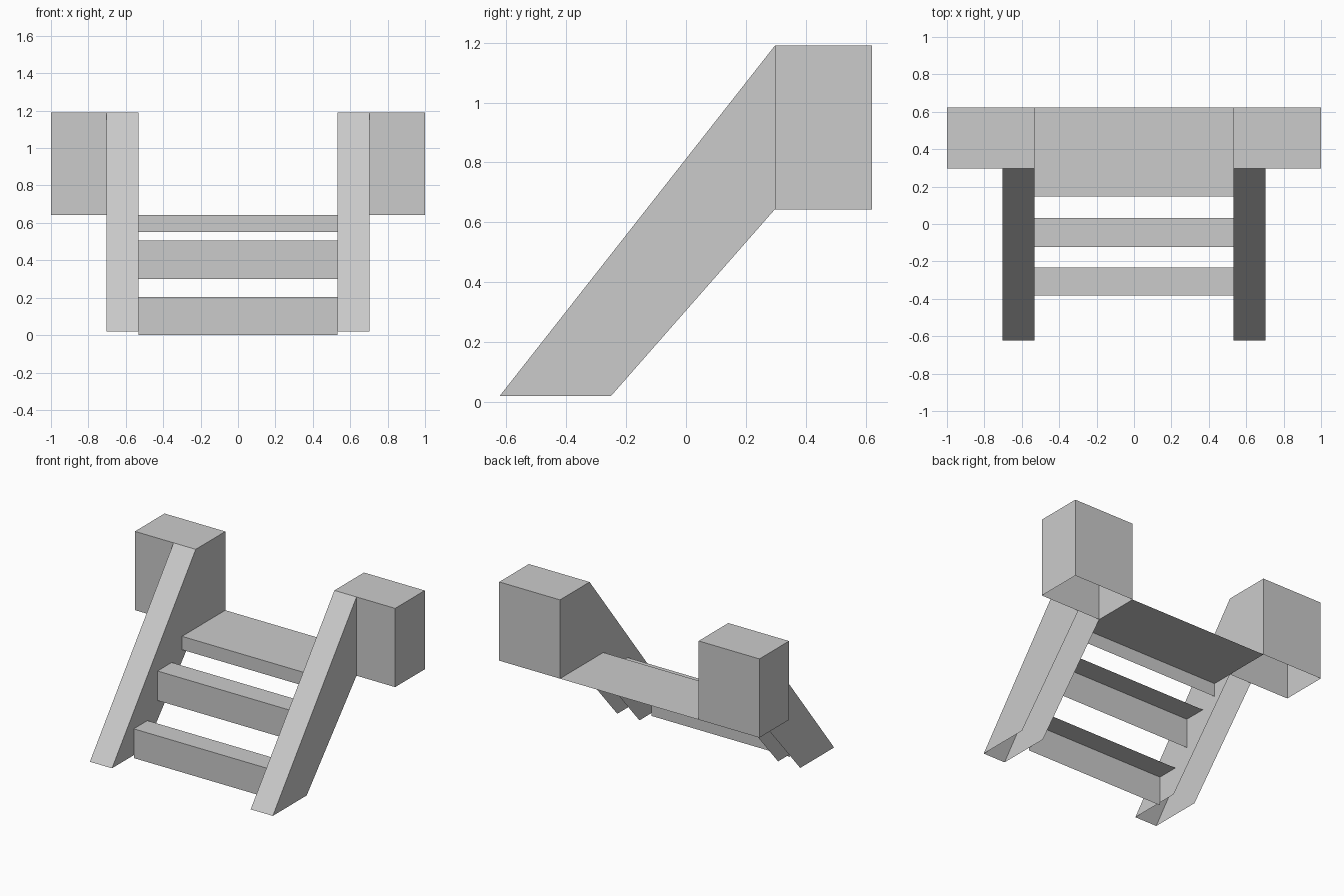
import bpy
import bmesh

if "Cube" in bpy.data.objects:
    bpy.data.objects.remove(bpy.data.objects["Cube"], do_unlink=True)

# Single plain colour
grey = bpy.data.materials.new("light_grey")
grey.use_nodes = True
colour = (0.6, 0.6, 0.6, 1)
grey.diffuse_color = colour
grey.node_tree.nodes["Principled BSDF"].inputs["Base Color"].default_value = colour

INNER, OUTER, END = 0.533, 0.703, 1.0   # x of stringer sides and post end
FRONT, JOIN, BACK = -0.622, 0.297, 0.622
FOOT, DECK, TOP = 0.02, 0.643, 1.19


def add_object(name, bm, mirror=False):
    mesh = bpy.data.meshes.new(name)
    bm.to_mesh(mesh)
    bm.free()
    mesh.materials.append(grey)
    obj = bpy.data.objects.new(name, mesh)
    bpy.context.collection.objects.link(obj)
    if mirror:
        obj.modifiers.new("mirror", 'MIRROR').use_mirror_merge = False
    return obj


def extrude_profile(profile, x0, x1, caps, open_edges=()):
    """Sweep a (y, z) profile along x, leaving the listed edges open."""
    bm = bmesh.new()
    a = [bm.verts.new((x0, y, z)) for y, z in profile]
    b = [bm.verts.new((x1, y, z)) for y, z in profile]
    n = len(profile)
    for i in range(n if caps else n - 1):
        if i not in open_edges:
            j = (i + 1) % n
            bm.faces.new((a[i], b[i], b[j], a[j]))
    if caps:
        bm.faces.new(a)
        bm.faces.new(b[::-1])
    return bm


# Sloping stringers: two sides and the front slope, hollow behind and below
slope = [(FRONT, FOOT), (JOIN, TOP), (JOIN, DECK), (-0.25, FOOT)]
add_object("stringers", extrude_profile(slope, INNER, OUTER, True, (1, 2, 3)), True)

# Square end posts, hollow from below
post = [(JOIN, DECK), (JOIN, TOP), (BACK, TOP), (BACK, DECK)]
add_object("end_posts", extrude_profile(post, INNER, END, True, (3,)), True)

# Steps: thin riser and tread, spanning between the stringers
steps = {
    "lower_step": (-0.383, -0.233, 0.0, 0.203),
    "middle_step": (-0.122, 0.033, 0.3, 0.505),
    "upper_deck": (0.147, BACK, 0.55, DECK),
}
for name, (y0, y1, z0, z1) in steps.items():
    profile = [(y0, z0), (y0, z1), (y1, z1)]
    add_object(name, extrude_profile(profile, -INNER, INNER, False))
